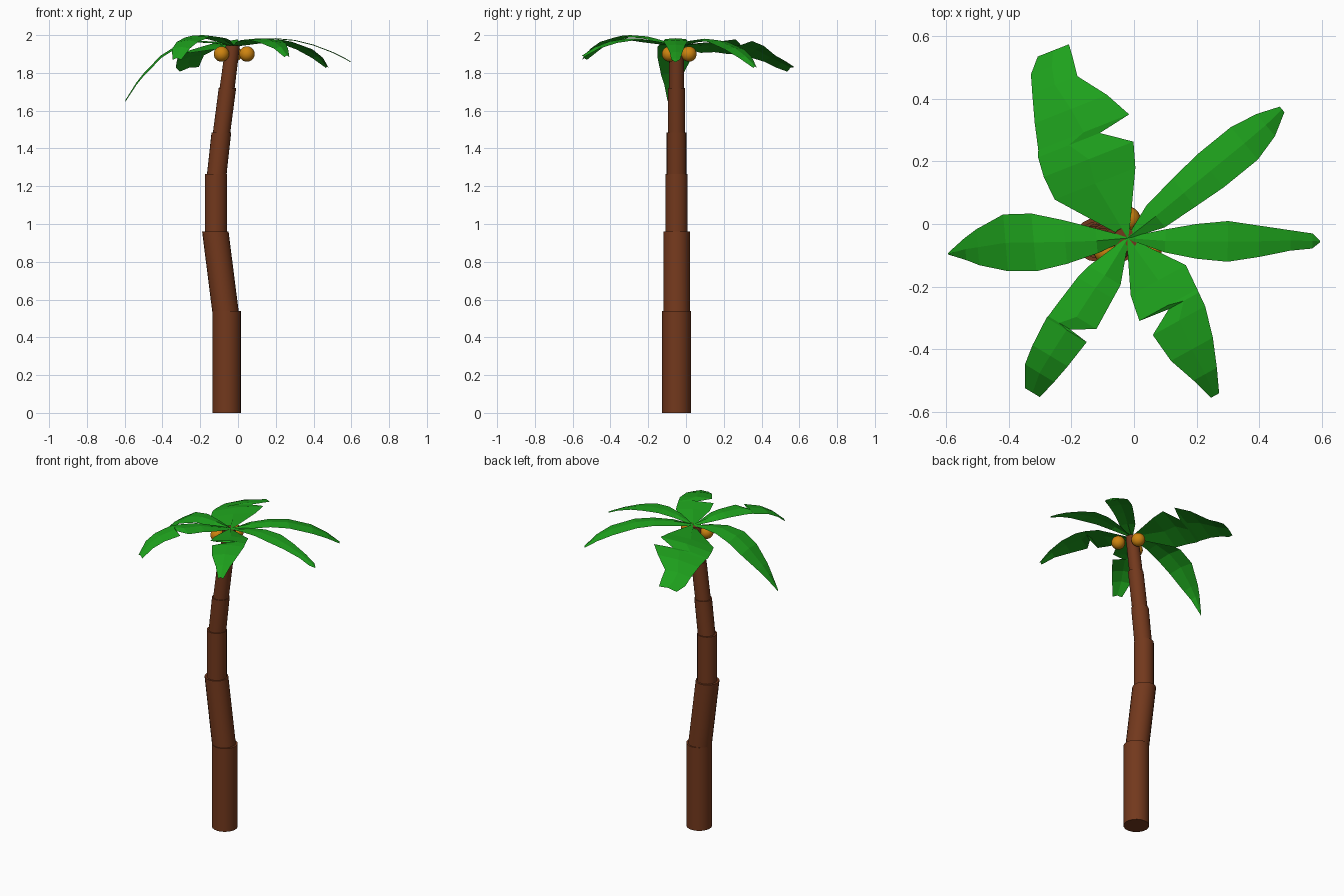
import bpy, bmesh, math
from mathutils import Vector

CROWN = Vector((-0.02, -0.045, 0))


def material(name, color):
    m = bpy.data.materials.new(name)
    m.diffuse_color = (*color, 1)
    return m


BARK = material("bark", (0.17, 0.04, 0.012))
GREEN = material("green", (0.013, 0.36, 0.012))
NUT = material("nut", (0.62, 0.23, 0.005))


def finish(name, bm, mat, smooth=False):
    bmesh.ops.recalc_face_normals(bm, faces=bm.faces)
    me = bpy.data.meshes.new(name)
    bm.to_mesh(me)
    bm.free()
    me.materials.append(mat)
    ob = bpy.data.objects.new(name, me)
    bpy.context.collection.objects.link(ob)
    if smooth:
        bpy.context.view_layer.objects.active = ob
        ob.select_set(True)
        bpy.ops.object.shade_smooth_by_angle(angle=math.radians(40))
        ob.select_set(False)
    return ob


# Trunk: stacked, leaning sections with level ends (x0, z0, r0, x1, z1, r1)
def trunk_section(i, x0, z0, r0, x1, z1, r1, sides=20):
    bm = bmesh.new()
    rings = [[bm.verts.new((x + r * math.cos(2 * math.pi * k / sides),
                            -0.05 + r * math.sin(2 * math.pi * k / sides), z))
              for k in range(sides)] for x, z, r in ((x0, z0, r0), (x1, z1, r1))]
    for k in range(sides):
        n = (k + 1) % sides
        bm.faces.new((rings[0][k], rings[0][n], rings[1][n], rings[1][k]))
    for ring in rings:
        bm.faces.new(ring)
    finish(f"trunk_section_{i}", bm, BARK, True)


for i, s in enumerate([
        (-0.06, 0, 0.076, -0.06, 0.54, 0.076),
        (-0.063, 0.51, 0.07, -0.12, 0.96, 0.07),
        (-0.117, 0.93, 0.059, -0.117, 1.265, 0.059),
        (-0.115, 1.24, 0.052, -0.088, 1.485, 0.052),
        (-0.09, 1.46, 0.046, -0.056, 1.72, 0.046),
        (-0.06, 1.70, 0.04, -0.028, 1.945, 0.038)]):
    trunk_section(i + 1, *s)

# Three nuts under the crown
for i, a in enumerate((90, 210, 330)):
    bm = bmesh.new()
    bmesh.ops.create_uvsphere(bm, u_segments=20, v_segments=12, radius=0.041)
    a = math.radians(a)
    at = CROWN + Vector((0.078 * math.cos(a), 0.068 * math.sin(a) - 0.008, 1.9))
    bmesh.ops.translate(bm, verts=bm.verts, vec=at)
    finish(f"nut_{i + 1}", bm, NUT, True)


# Leaf: flat-faced blade along a heading; stations are (distance, left, right, height)
def leaf(name, heading, stations, tilt=0.0, ridge=0.006):
    a = math.radians(heading)
    u = Vector((math.cos(a), math.sin(a), 0))
    n = Vector((-math.sin(a), math.cos(a), 0))
    bm = bmesh.new()
    rows = []
    for d, l, r, z in [(0, 0.004, -0.004, 1.945)] + stations:
        rows.append([bm.verts.new(CROWN + u * d + n * w + Vector((0, 0, z - tilt * w + dz)))
                     for w, dz in ((l, -ridge), ((l + r) / 2, ridge / 2), (r, -ridge))])
    for p, q in zip(rows, rows[1:]):
        for k in range(2):
            bm.faces.new((p[k], p[k + 1], q[k + 1], q[k]))
    finish(name, bm, GREEN)


leaf("leaf_right", -1, [
    (0.12, 0.03, -0.044, 1.972), (0.22, 0.049, -0.062, 1.982), (0.32, 0.06, -0.07, 1.973),
    (0.42, 0.047, -0.053, 1.948), (0.52, 0.034, -0.031, 1.91), (0.59, 0.025, -0.023, 1.875),
    (0.615, 0.002, -0.002, 1.86)], ridge=0.003)
leaf("leaf_back_right", 39.5, [
    (0.114, 0.043, -0.049, 1.968), (0.23, 0.055, -0.06, 1.978), (0.34, 0.065, -0.07, 1.97),
    (0.48, 0.064, -0.071, 1.93), (0.57, 0.044, -0.048, 1.885), (0.642, 0.015, -0.008, 1.832)])
leaf("leaf_back_left", 111.5, [
    (0.2, 0.172, -0.105, 1.95), (0.28, 0.178, -0.13, 1.955), (0.345, 0.172, -0.04, 1.945),
    (0.366, 0.163, -0.149, 1.942), (0.45, 0.142, -0.106, 1.925), (0.54, 0.115, -0.04, 1.89),
    (0.6, 0.096, -0.048, 1.855), (0.645, 0.055, -0.052, 1.825)], tilt=0.22)
leaf("leaf_left", 185, [
    (0.1, 0.04, -0.04, 1.962), (0.2, 0.065, -0.075, 1.968), (0.3, 0.08, -0.105, 1.945),
    (0.39, 0.072, -0.11, 1.888), (0.48, 0.045, -0.07, 1.795), (0.52, 0.025, -0.045, 1.745),
    (0.577, 0.002, -0.002, 1.655)])
leaf("leaf_front_left", 238.8, [
    (0.14, 0.058, -0.06, 1.98), (0.19, 0.06, -0.072, 1.99), (0.3, 0.065, -0.084, 1.997),
    (0.345, -0.005, -0.088, 1.995), (0.352, 0.06, -0.09, 1.994), (0.45, 0.048, -0.083, 1.97),
    (0.515, 0.037, -0.072, 1.935), (0.58, 0.023, -0.032, 1.875)])
leaf("leaf_front_right", -61.2, [
    (0.165, 0.121, -0.08, 1.968), (0.25, 0.116, -0.095, 1.98), (0.262, 0.115, 0.005, 1.98),
    (0.31, 0.112, -0.079, 1.98), (0.41, 0.085, -0.068, 1.965), (0.5, 0.05, -0.035, 1.935),
    (0.575, 0.017, -0.013, 1.89)])
